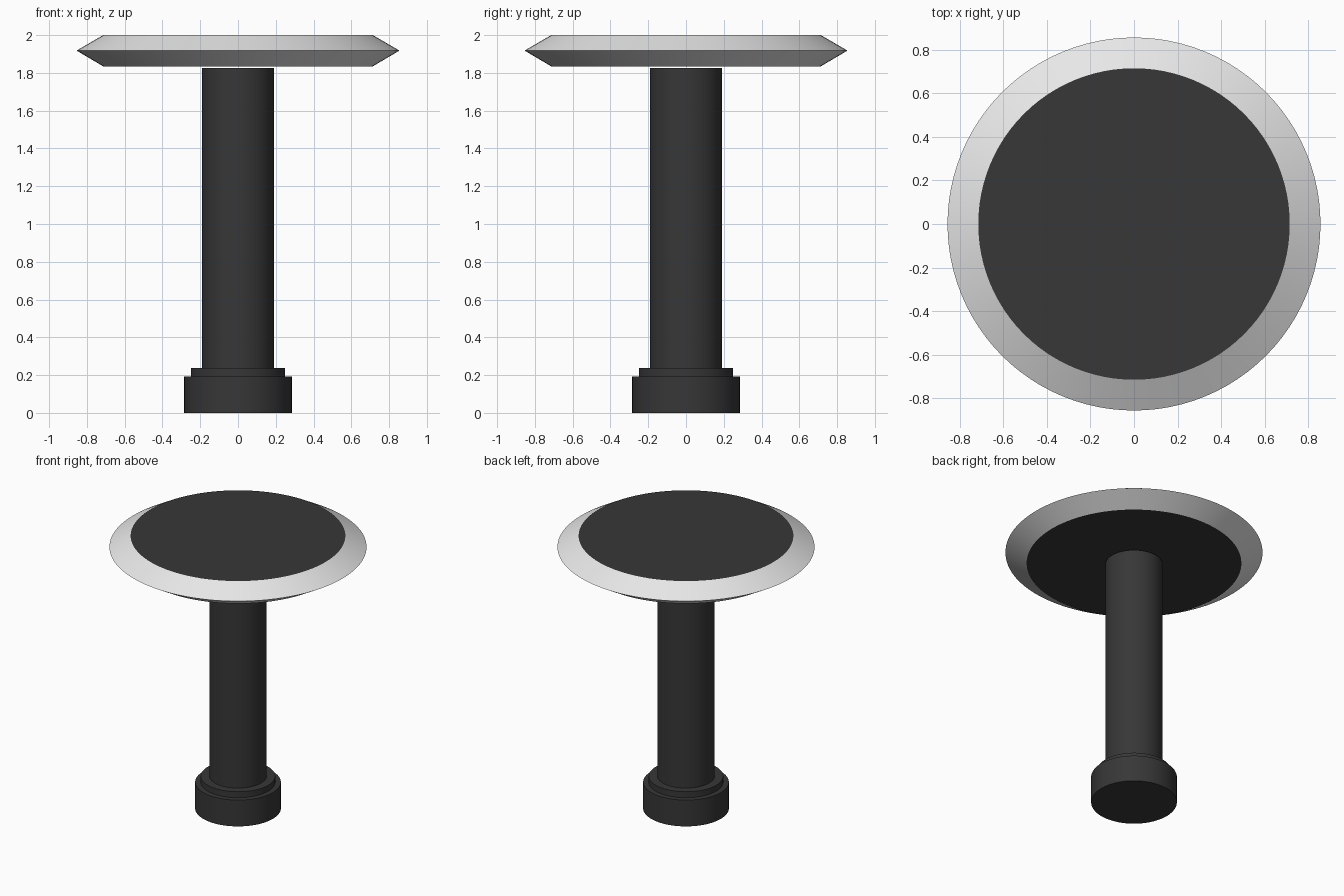
import bpy
import math
import bmesh

SEGMENTS = 96

if "Cube" in bpy.data.objects:
    bpy.data.objects.remove(bpy.data.objects["Cube"], do_unlink=True)


def make_material(name, value):
    mat = bpy.data.materials.new(name)
    mat.use_nodes = True
    color = (value, value, value, 1)
    mat.diffuse_color = color
    mat.node_tree.nodes["Principled BSDF"].inputs["Base Color"].default_value = color
    return mat


charcoal = make_material("charcoal", 0.038)
silver = make_material("light silver", 0.8)


def lathe(name, profile, materials, rule=None):
    """Turn (radius, height) points around z and cap both ends."""
    bm = bmesh.new()
    rings = []
    for radius, z in profile:
        ring = bmesh.ops.create_circle(bm, segments=SEGMENTS, radius=radius)["verts"]
        for v in ring:
            v.co.z = z
        rings.append(ring)
    for low, high in zip(rings, rings[1:]):
        for i in range(SEGMENTS):
            j = (i + 1) % SEGMENTS
            bm.faces.new((low[i], low[j], high[j], high[i]))
    bm.faces.new(rings[0])
    bm.faces.new(rings[-1])
    bmesh.ops.recalc_face_normals(bm, faces=bm.faces)
    if rule:
        for face in bm.faces:
            face.material_index = rule(face)
    mesh = bpy.data.meshes.new(name)
    bm.to_mesh(mesh)
    bm.free()
    for mat in materials:
        mesh.materials.append(mat)
    obj = bpy.data.objects.new(name, mesh)
    bpy.context.collection.objects.link(obj)
    bpy.ops.object.select_all(action="DESELECT")
    obj.select_set(True)
    bpy.context.view_layer.objects.active = obj
    bpy.ops.object.shade_smooth_by_angle(angle=math.radians(20))
    return obj


# Foot with a stepped collar
lathe("foot", [(0.285, 0), (0.285, 0.193), (0.248, 0.193), (0.248, 0.237)], [charcoal])

# Column, ending just below the disc
lathe("column", [(0.19, 0.2), (0.19, 1.827)], [charcoal])

# Disc: dark flat faces, silver bevelled rim
lathe("top_disc", [(0.714, 1.835), (0.855, 1.918), (0.714, 2.0)],
      [charcoal, silver], lambda f: 0 if abs(f.normal.z) > 0.95 else 1)
